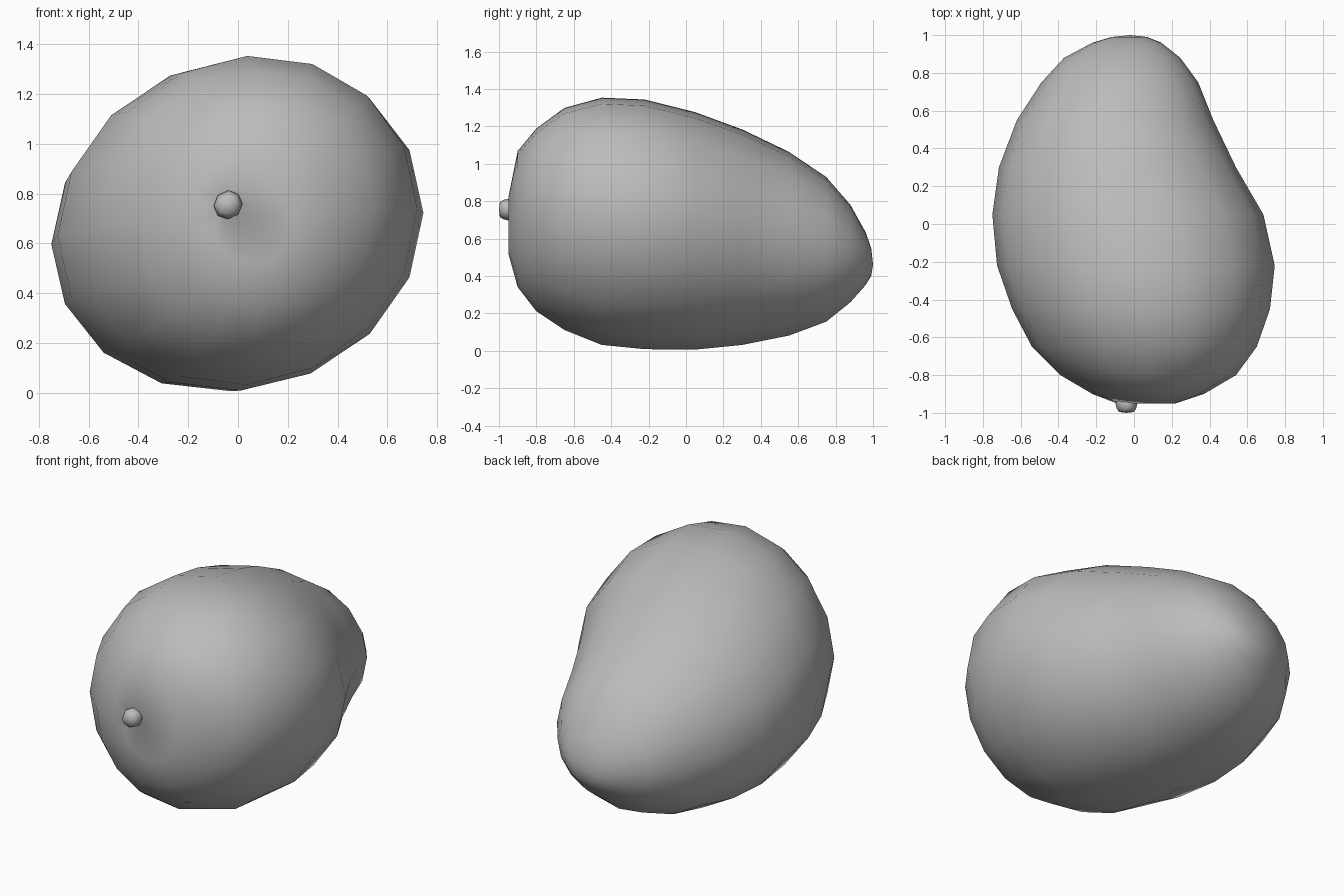
import bpy, bmesh, math

cube = bpy.data.objects.get("Cube")
if cube:
    bpy.data.objects.remove(cube, do_unlink=True)

SIDES = 16
TILT = 0.07

skin = bpy.data.materials.new("plain grey")
skin.use_nodes = True
GREY = (0.5, 0.5, 0.5, 1)
skin.diffuse_color = GREY
skin.node_tree.nodes["Principled BSDF"].inputs["Base Color"].default_value = GREY


def loft(name, sections, start, end, sides):
    """Skin oval sections (y, x min, x max, z min, z max) and close both ends."""
    bm = bmesh.new()
    rings = []
    for y, x0, x1, z0, z1 in sections:
        ring = []
        for i in range(sides):
            a = math.tau * i / sides
            x = (x0 + x1) / 2 + (x1 - x0) / 2 * math.cos(a)
            z = (z0 + z1) / 2 + (z1 - z0) / 2 * math.sin(a + TILT)
            ring.append(bm.verts.new((x, y, z)))
        rings.append(ring)
    first, last = bm.verts.new(start), bm.verts.new(end)
    for i in range(sides):
        j = (i + 1) % sides
        for a, b in zip(rings, rings[1:]):
            bm.faces.new((a[i], a[j], b[j], b[i]))
        bm.faces.new((first, rings[0][j], rings[0][i]))
        bm.faces.new((last, rings[-1][i], rings[-1][j]))
    bmesh.ops.recalc_face_normals(bm, faces=bm.faces)
    for face in bm.faces:
        face.smooth = True
    mesh = bpy.data.meshes.new(name)
    bm.to_mesh(mesh)
    bm.free()
    mesh.materials.append(skin)
    obj = bpy.data.objects.new(name, mesh)
    bpy.context.collection.objects.link(obj)
    return obj


# Plump lopsided fruit, dimpled at the stem end and narrowing to the back
body = [
    (-.95, -.09, .22, .52, .82),
    (-.90, -.22, .37, .34, 1.07),
    (-.80, -.39, .54, .21, 1.19),
    (-.65, -.54, .65, .11, 1.30),
    (-.45, -.645, .72, .03, 1.355),
    (-.22, -.725, .745, .007, 1.345),
    (.05, -.75, .685, .005, 1.277),
    (.30, -.715, .54, .03, 1.185),
    (.55, -.62, .42, .08, 1.065),
    (.75, -.49, .34, .155, .93),
    (.88, -.37, .245, .26, .78),
    (.96, -.22, .145, .35, .635),
    (.99, -.12, .07, .40, .55),
]
loft("fruit_body", body, (-.04, -.925, .74), (-.02, 1, .46), SIDES)

# Short stubby stem seated in the dimple
CX, CZ = -.04, .755
stem = [(y, CX - r, CX + r, CZ - r, CZ + r)
        for y, r in ((-.91, .045), (-.95, .058), (-.975, .052), (-.995, .04))]
loft("stem", stem, (CX, -.91, CZ), (CX, -1, CZ), 8)
